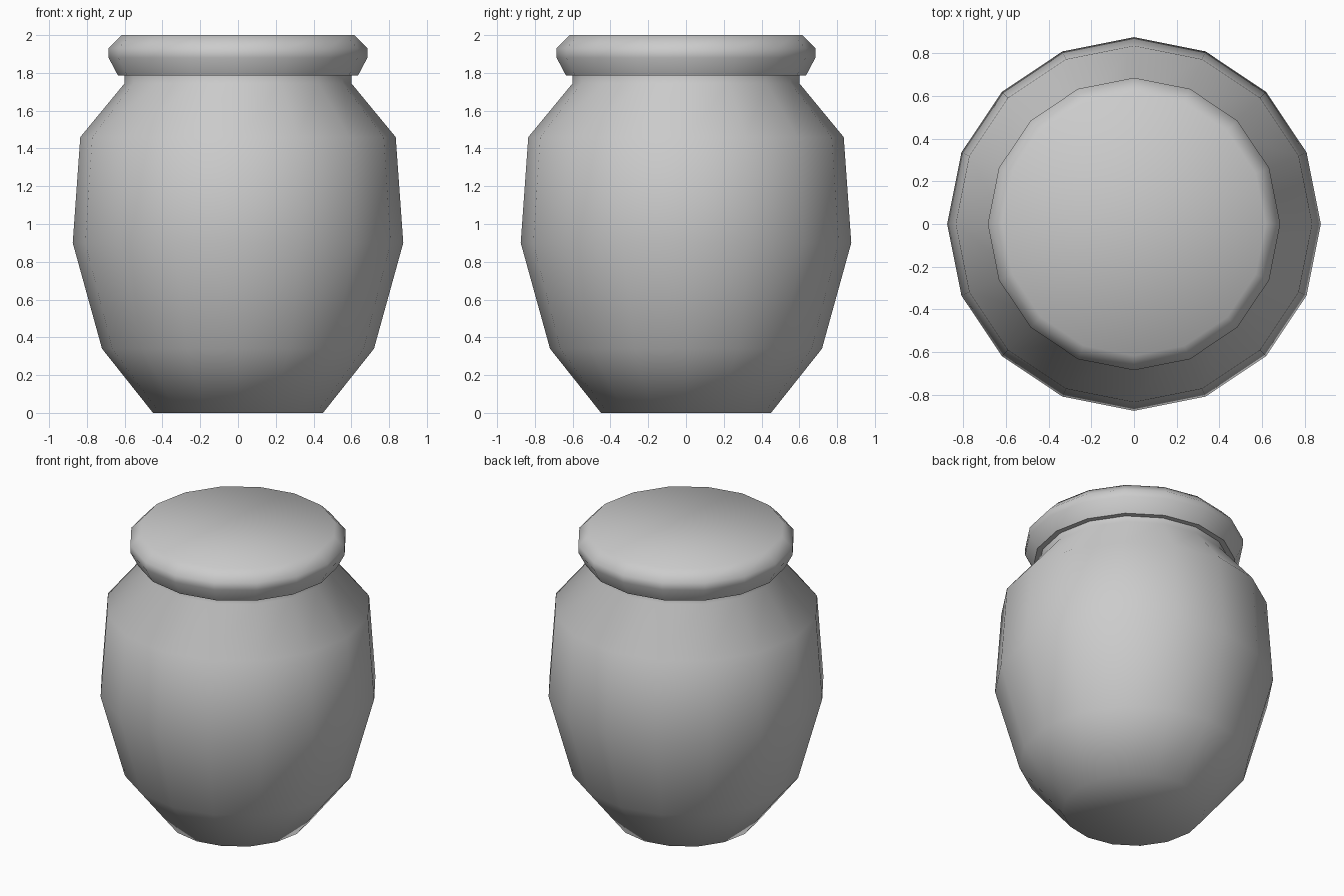
import bpy, bmesh, math

if "Cube" in bpy.data.objects:
    bpy.data.objects.remove(bpy.data.objects["Cube"])

SIDES = 16


def lathe(name, profile):
    """Revolve (radius, z) points, listed bottom to top, and cap both ends."""
    bm = bmesh.new()
    rings = []
    for r, z in profile:
        rings.append([bm.verts.new((r * math.cos(2 * math.pi * i / SIDES),
                                    r * math.sin(2 * math.pi * i / SIDES), z))
                      for i in range(SIDES)])
    for low, high in zip(rings, rings[1:]):
        for i in range(SIDES):
            j = (i + 1) % SIDES
            bm.faces.new((low[i], low[j], high[j], high[i]))
    bm.faces.new(rings[0][::-1])
    bm.faces.new(rings[-1])
    mesh = bpy.data.meshes.new(name)
    bm.to_mesh(mesh)
    bm.free()
    obj = bpy.data.objects.new(name, mesh)
    bpy.context.collection.objects.link(obj)
    # smooth everywhere except the sharp underside of the lid
    bpy.ops.object.select_all(action='DESELECT')
    obj.select_set(True)
    bpy.context.view_layer.objects.active = obj
    bpy.ops.object.shade_smooth_by_angle(angle=math.radians(55))
    return obj


# Pot body with a short straight neck
lathe("jar_body", [(0.45, 0.0), (0.72, 0.34), (0.875, 0.90),
                   (0.835, 1.46), (0.60, 1.745), (0.60, 1.80)])

# Bevelled lid
lathe("lid", [(0.635, 1.785), (0.685, 1.88), (0.685, 1.93), (0.617, 2.0)])
